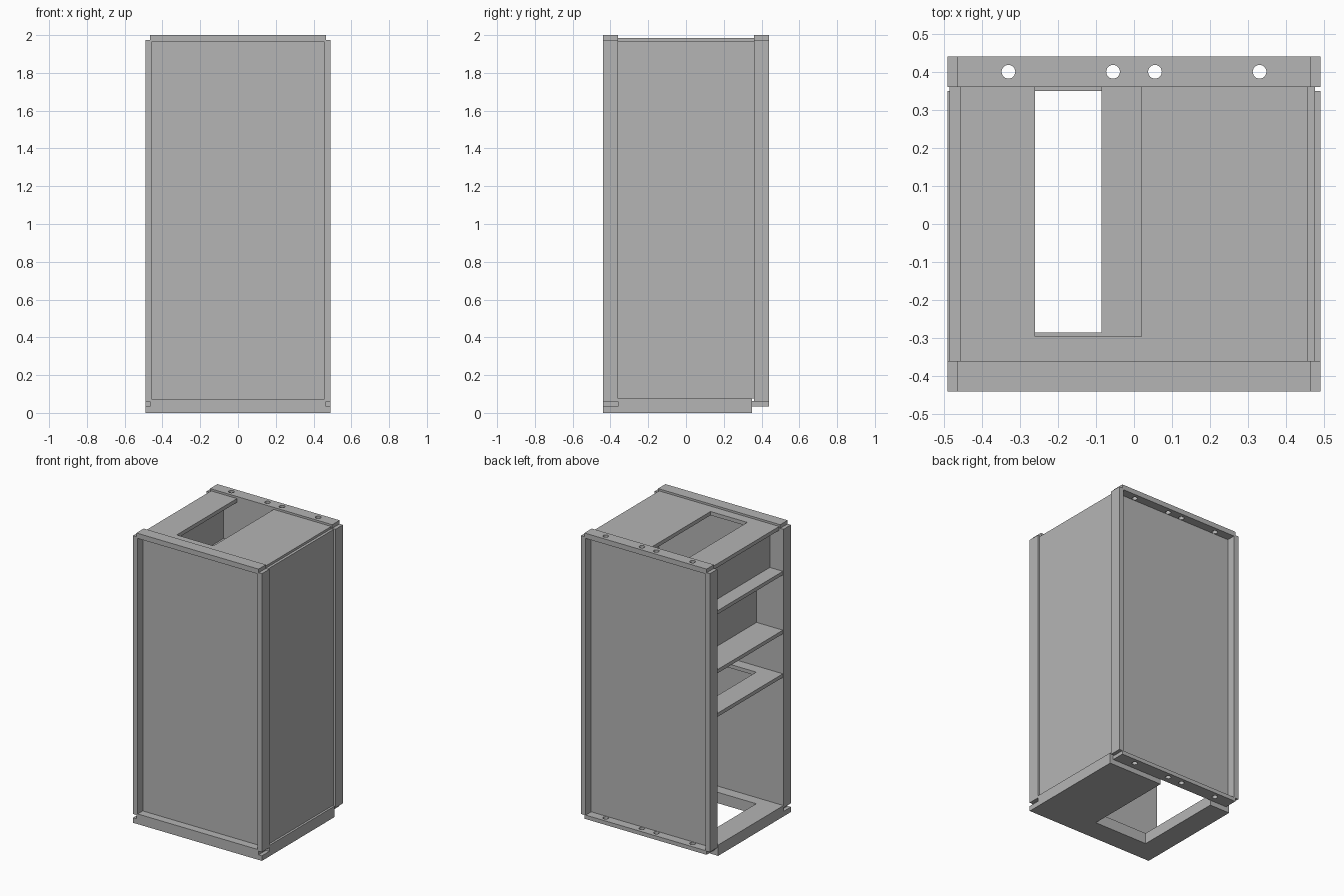
import bpy, bmesh

cube = bpy.data.objects.get("Cube")
if cube:
    bpy.data.objects.remove(cube, do_unlink=True)

GREY = (0.46, 0.46, 0.46, 1)
mat = bpy.data.materials.new("plain grey")
mat.use_nodes = True
mat.diffuse_color = GREY
mat.node_tree.nodes["Principled BSDF"].inputs["Base Color"].default_value = GREY


def prism(name, outline, z0, z1):
    """Extrude a flat outline upward from z0 to z1."""
    bm = bmesh.new()
    face = bm.faces.new([bm.verts.new((x, y, z0)) for x, y in outline])
    ext = bmesh.ops.extrude_face_region(bm, geom=[face])
    top = [v for v in ext["geom"] if isinstance(v, bmesh.types.BMVert)]
    bmesh.ops.translate(bm, verts=top, vec=(0, 0, z1 - z0))
    bmesh.ops.recalc_face_normals(bm, faces=bm.faces)
    mesh = bpy.data.meshes.new(name)
    bm.to_mesh(mesh)
    bm.free()
    mesh.materials.append(mat)
    obj = bpy.data.objects.new(name, mesh)
    bpy.context.collection.objects.link(obj)
    return obj


def box(name, x0, x1, y0, y1, z0, z1):
    return prism(name, [(x0, y0), (x1, y0), (x1, y1), (x0, y1)], z0, z1)


def slotted(name, x0, x1, y0, y1, sx0, sx1, sy, z0, z1):
    """Slab with a slot running in from its back edge."""
    return prism(name, [(x0, y0), (x1, y0), (x1, y1), (sx1, y1),
                        (sx1, sy), (sx0, sy), (sx0, y1), (x0, y1)], z0, z1)


def drill(obj, z):
    """Cut the row of round bolt holes through a back rail."""
    for x in (-0.33, -0.055, 0.055, 0.33):
        bpy.ops.mesh.primitive_cylinder_add(vertices=24, radius=0.018, depth=0.2,
                                            location=(x, 0.4, z))
        cutter = bpy.context.object
        cutter.hide_render = True
        mod = obj.modifiers.new("hole", "BOOLEAN")
        mod.operation = "DIFFERENCE"
        mod.object = cutter
        bpy.context.view_layer.objects.active = obj
        bpy.ops.object.modifier_apply(modifier=mod.name)
        bpy.data.objects.remove(cutter, do_unlink=True)


IN, OUT = 0.36, 0.44   # frame depth, inner and outer
W = 0.49               # half width

# Corner posts
for xs, side in ((1, "left"), (-1, "right")):
    for ys, end in ((1, "back"), (-1, "front")):
        xa, xb = sorted((xs * 0.455, xs * W))
        ya, yb = sorted((ys * IN, ys * OUT))
        box(f"{end}_{side}_post", xa, xb, ya, yb, 0.06, 1.975)

# Rails
box("front_top_rail", -0.465, 0.465, -OUT, -IN, 1.965, 2)
box("front_bottom_rail", -0.465, 0.465, -OUT, -IN, 0.035, 0.07)
drill(box("back_top_rail", -0.465, 0.465, IN, OUT, 1.965, 2), 1.98)
drill(box("back_bottom_rail", -0.465, 0.465, 0.35, OUT, 0.035, 0.062), 0.05)

# Base with slot, and its front lip
slotted("base", -W, W, -IN, 0.35, -0.335, 0.075, -0.285, 0, 0.075)
box("base_front_lip", -W, W, -OUT, -IN, 0, 0.035)

# Wall panels
box("front_panel", -0.455, 0.455, -0.385, -IN, 0.07, 1.965)
box("back_panel", -0.455, 0.455, IN, 0.38, 0.06, 1.965)
box("left_panel", 0.457, 0.475, -IN, IN, 0.075, 1.97)

# Top panel with slot
slotted("top_panel", -0.457, 0.457, -IN, IN, -0.26, 0.02, -0.295, 1.96, 1.986)

# Shelves
slotted("lower_shelf", -0.485, 0.457, -IN, IN, -0.335, -0.085, -0.285, 0.955, 0.98)
box("middle_shelf", -0.485, -0.26, -IN, IN, 1.255, 1.28)
box("upper_shelf", -0.485, -0.26, -IN, IN, 1.66, 1.685)

# Partitions behind the two upper bays
box("middle_partition", -0.285, -0.26, -IN, IN, 1.28, 1.66)
box("upper_partition", -0.386, -0.361, -IN, IN, 1.685, 1.96)
